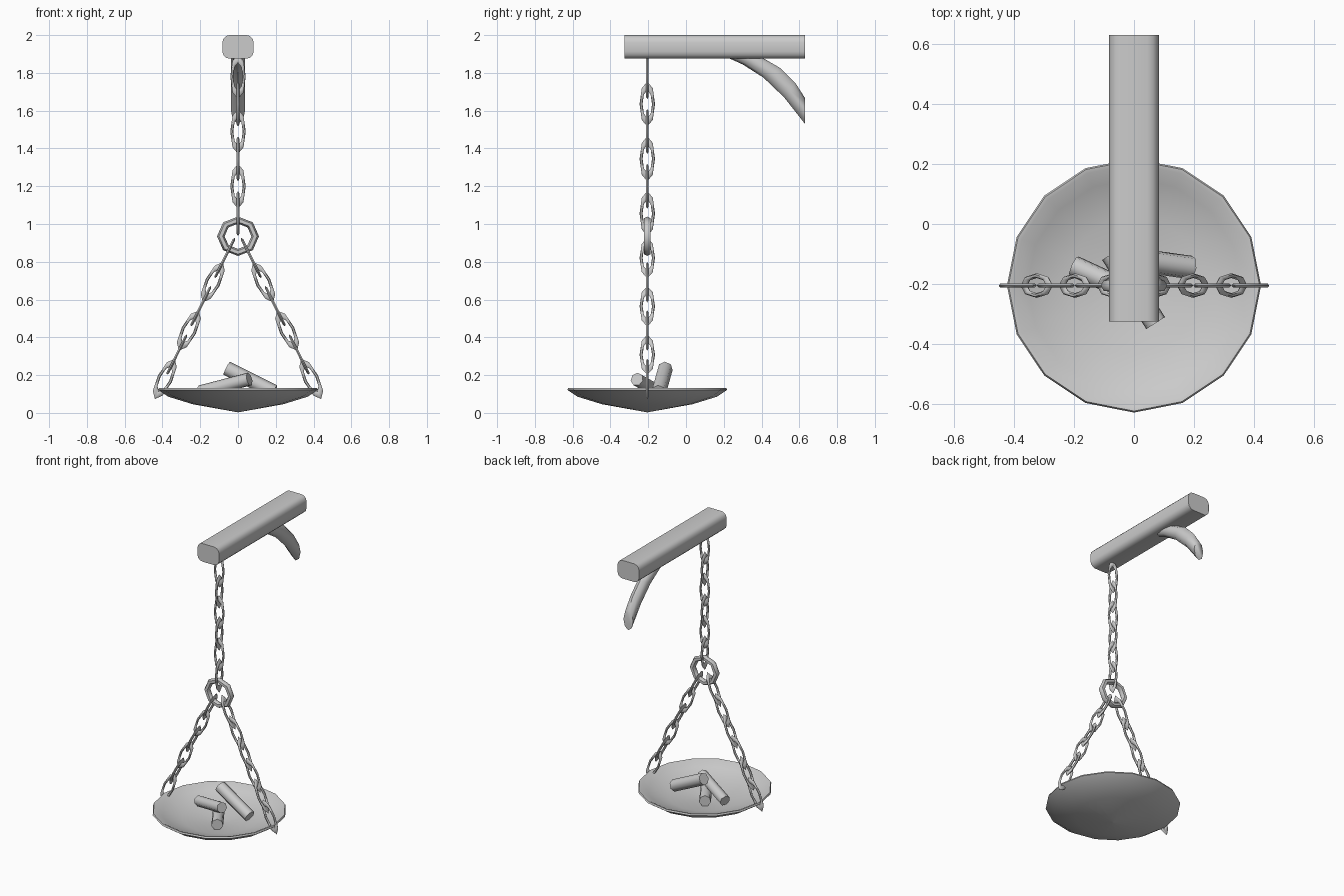
import bpy, bmesh, math
from mathutils import Vector, Matrix

if "Cube" in bpy.data.objects:
    bpy.data.objects.remove(bpy.data.objects["Cube"])

CY = -0.205  # y of the hanging axis


def finish(name, bm, angle=40):
    bmesh.ops.recalc_face_normals(bm, faces=bm.faces)
    me = bpy.data.meshes.new(name)
    bm.to_mesh(me)
    bm.free()
    ob = bpy.data.objects.new(name, me)
    bpy.context.collection.objects.link(ob)
    bpy.ops.object.select_all(action='DESELECT')
    ob.select_set(True)
    bpy.context.view_layer.objects.active = ob
    bpy.ops.object.shade_smooth_by_angle(angle=math.radians(angle))
    return ob


def loft(bm, rings, closed=False, caps=True):
    vs = [[bm.verts.new(p) for p in r] for r in rings]
    n = len(vs[0])
    pairs = list(zip(vs, vs[1:])) + ([(vs[-1], vs[0])] if closed else [])
    for a, b in pairs:
        for i in range(n):
            j = (i + 1) % n
            bm.faces.new((a[i], a[j], b[j], b[i]))
    if caps and not closed:
        bm.faces.new(vs[0])
        bm.faces.new(vs[-1])


def torus(bm, mat, R, r, seg, sides):
    # ring lying in the local XZ plane
    rings = []
    for i in range(seg):
        a = math.tau * i / seg
        ring = []
        for k in range(sides):
            t = math.tau * k / sides
            d = R + r * math.cos(t)
            ring.append(mat @ Vector((d * math.cos(a), r * math.sin(t), d * math.sin(a))))
        rings.append(ring)
    loft(bm, rings, closed=True)


def chain(name, start, step, count, first_turned):
    # stretched links, every other one turned a quarter
    bm = bmesh.new()
    start, step = Vector(start), Vector(step)
    z = step.normalized()
    side = Vector((0, 1, 0))
    for i in range(count):
        x = side if (i % 2 == 0) == first_turned else side.cross(z)
        y = z.cross(x)
        rot = Matrix((x, y, z)).transposed().to_4x4()
        mat = Matrix.Translation(start + step * i) @ rot @ Matrix.Diagonal((1, 1, 2.9, 1))
        torus(bm, mat, 0.033, 0.008, 8, 6)
    return finish(name, bm, 50)


# beam with rounded long edges
bm = bmesh.new()
bmesh.ops.create_cube(bm, size=1, matrix=Matrix.Translation((0, 0.1525, 1.9375))
                      @ Matrix.Diagonal((0.165, 0.955, 0.125, 1)))
edges = [e for e in bm.edges if abs(e.verts[0].co.y - e.verts[1].co.y) > 0.5]
bmesh.ops.bevel(bm, geom=edges, offset=0.038, segments=3, profile=0.5, affect='EDGES')
finish("beam", bm)

# curved brace, given by lower and upper edge points (y, z)
bm = bmesh.new()
stations = [((0.20, 1.89), (0.31, 1.93)), ((0.30, 1.845), (0.405, 1.88)),
            ((0.41, 1.775), (0.50, 1.825)), ((0.52, 1.67), (0.58, 1.745)),
            ((0.63, 1.53), (0.63, 1.667))]
rings = []
for lo, up in stations:
    lo, up = Vector((0, *lo)), Vector((0, *up))
    mid, half = (lo + up) / 2, (up - lo) / 2
    rings.append([mid + half * math.sin(math.tau * k / 8)
                  + Vector((0.037 * math.cos(math.tau * k / 8), 0, 0)) for k in range(8)])
loft(bm, rings)
finish("brace", bm, 50)

# chains
chain("upper_chain", (0, CY, 1.055), (0, 0, 0.145), 6, True)
for s, n in ((-1, "left_chain"), (1, "right_chain")):
    chain(n, (s * 0.07, CY, 0.82), (s * 0.0635, 0, -0.128), 6, True)

# joining ring
bm = bmesh.new()
torus(bm, Matrix.Translation((0, CY, 0.935)) @ Matrix.Diagonal((1, 1, 0.94, 1)), 0.091, 0.02, 8, 6)
finish("joining_ring", bm, 60)

# dish: outer profile up, rim, then inner profile down (radius, z)
bm = bmesh.new()
profile = [(0.001, 0.003), (0.24, 0.046), (0.37, 0.086), (0.423, 0.122), (0.418, 0.132),
           (0.405, 0.13), (0.355, 0.102), (0.23, 0.066), (0.001, 0.042)]
loft(bm, [[Vector((r * math.cos(math.tau * i / 16), CY + r * math.sin(math.tau * i / 16), z))
           for i in range(16)] for r, z in profile])
finish("dish", bm, 45)

# logs
logs = [((-0.06, -0.11, 0.235), (0.19, -0.145, 0.11), 0.04),
        ((-0.2, -0.14, 0.11), (0.06, -0.26, 0.178), 0.036),
        ((0.072, -0.33, 0.09), (-0.075, -0.1, 0.09), 0.038)]
for i, (a, b, r) in enumerate(logs):
    a, b = Vector(a), Vector(b)
    bm = bmesh.new()
    mat = Matrix.Translation((a + b) / 2) @ (b - a).to_track_quat('Z', 'Y').to_matrix().to_4x4()
    bmesh.ops.create_cone(bm, cap_ends=True, segments=7, radius1=r, radius2=r,
                          depth=(b - a).length, matrix=mat)
    finish("log_%d" % (i + 1), bm, 60)
